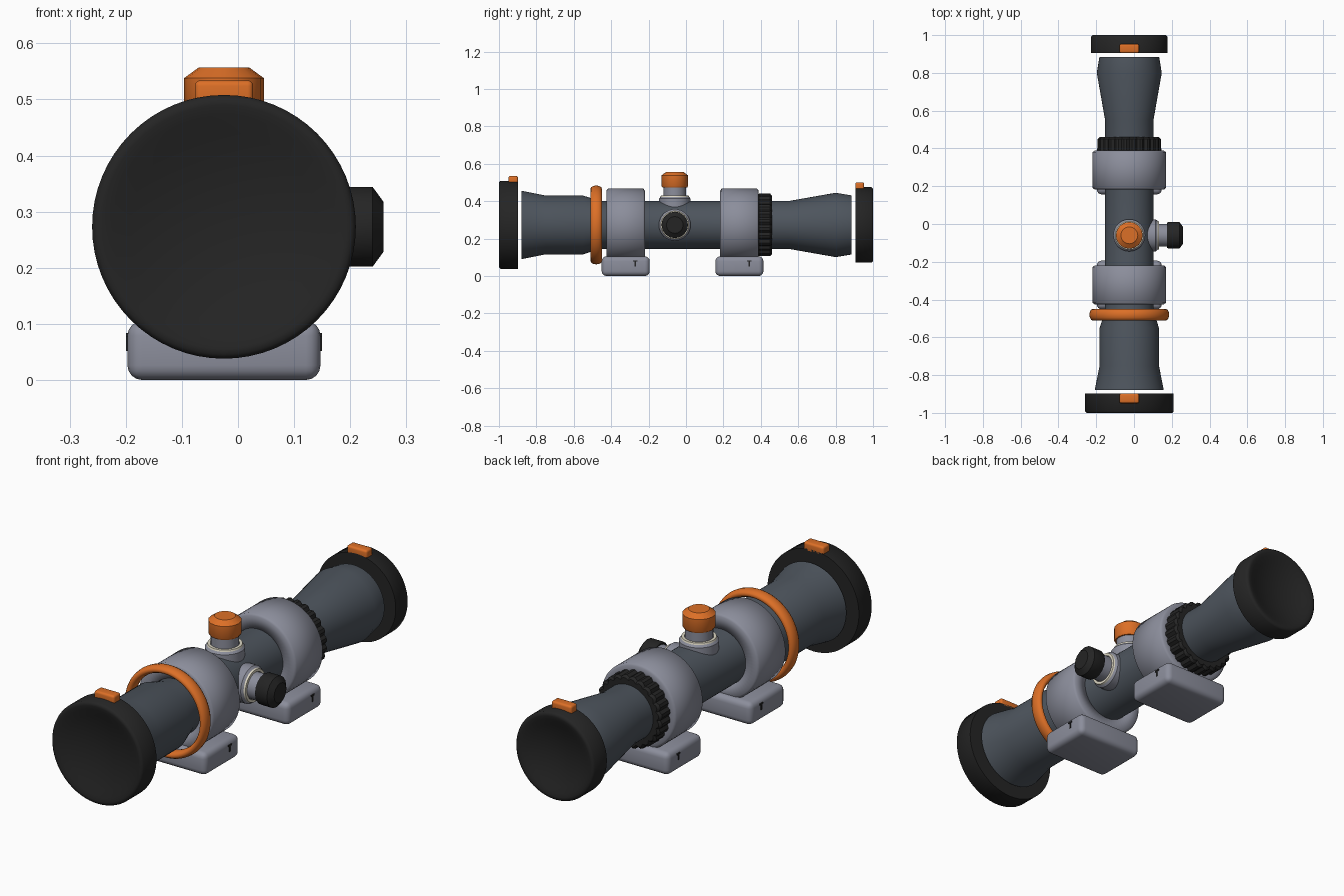
import bpy, bmesh, math
from mathutils import Matrix, Vector

old = bpy.data.objects.get("Cube")
if old:
    bpy.data.objects.remove(old, do_unlink=True)

CX, CZ = -0.025, 0.273          # optical axis
TURRET_Y = -0.06


def material(name, r, g, b):
    m = bpy.data.materials.new(name)
    m.use_nodes = True
    m.diffuse_color = (r, g, b, 1)
    bsdf = m.node_tree.nodes["Principled BSDF"]
    bsdf.inputs["Base Color"].default_value = (r, g, b, 1)
    bsdf.inputs["Roughness"].default_value = 0.6
    return m


SLATE = material("slate grey", 0.075, 0.09, 0.11)
GREY = material("light grey", 0.26, 0.27, 0.33)
BLACK = material("rubber black", 0.018, 0.018, 0.018)
ORANGE = material("orange", 0.72, 0.16, 0.02)
CREAM = material("cream", 0.72, 0.68, 0.55)

ALONG_Y = Matrix.Rotation(math.radians(-90), 4, 'X')
ALONG_X = Matrix.Rotation(math.radians(90), 4, 'Y')
UP = Matrix.Identity(4)


def finish(name, bm, mat, angle):
    bmesh.ops.recalc_face_normals(bm, faces=bm.faces)
    mesh = bpy.data.meshes.new(name)
    bm.to_mesh(mesh)
    bm.free()
    mesh.materials.append(mat)
    ob = bpy.data.objects.new(name, mesh)
    bpy.context.collection.objects.link(ob)
    bpy.ops.object.select_all(action='DESELECT')
    ob.select_set(True)
    bpy.context.view_layer.objects.active = ob
    if angle:
        bpy.ops.object.shade_smooth_by_angle(angle=math.radians(angle))
    else:
        bpy.ops.object.shade_smooth()
    return ob


def lathe(name, profile, mat, turn=ALONG_Y, y=0.0, sides=64, angle=35,
          ring=False, groove=0.0):
    """Revolve (distance along axis, radius) pairs; ring joins last to first."""
    bm = bmesh.new()
    place = Matrix.Translation((CX, y, CZ)) @ turn
    loops = []
    for d, r in profile:
        if r == 0:
            loops.append([bm.verts.new(place @ Vector((0, 0, d)))] * sides)
            continue
        loop = []
        for i in range(sides):
            a = math.tau * i / sides
            rr = r - (groove if i % 3 == 0 else 0)
            loop.append(bm.verts.new(
                place @ Vector((rr * math.cos(a), rr * math.sin(a), d))))
        loops.append(loop)
    pairs = list(zip(loops, loops[1:]))
    if ring:
        pairs.append((loops[-1], loops[0]))
    for lo, hi in pairs:
        for i in range(sides):
            j = (i + 1) % sides
            corners = dict.fromkeys((lo[i], lo[j], hi[j], hi[i]))
            bm.faces.new(list(corners))
    return finish(name, bm, mat, angle)


def box(name, low, high, mat, bevel=0.0):
    bm = bmesh.new()
    bmesh.ops.create_cube(bm, size=1)
    for v in bm.verts:
        v.co = [low[k] + (v.co[k] + 0.5) * (high[k] - low[k]) for k in range(3)]
    if bevel:
        bmesh.ops.bevel(bm, geom=list(bm.edges), offset=bevel, segments=4,
                        profile=0.5, affect='EDGES')
    return finish(name, bm, mat, 35)


# Main tube with flared objective and eyepiece bells
lathe("scope_tube", [(-0.88, 0), (-0.88, 0.183), (-0.75, 0.157), (-0.55, 0.157),
                     (-0.46, 0.128), (0.55, 0.128), (0.8, 0.172),
                     (0.885, 0.158), (0.885, 0)], SLATE)


# Dished end caps with lift tabs
def end_cap(side, outer, inner, rim, back):
    lathe(side + "_cap",
          [(back, 0), (back, rim), (outer - (outer - back) * 0.08, rim),
           (outer, rim - 0.008), (outer, rim - 0.018)]
          + [(inner + (outer - inner) * t * t, (rim - 0.025) * t)
             for t in (0.95, 0.8, 0.6, 0.4, 0.2, 0)], BLACK, angle=50)
    y0, y1 = sorted((back, back + (outer - back) * 0.5))
    box(side + "_cap_tab", (CX - 0.052, y0, CZ + rim - 0.02),
        (CX + 0.052, y1, CZ + rim + 0.026), ORANGE, 0.01)


end_cap("front", -1.0, -0.96, 0.235, -0.898)
end_cap("rear", 1.0, 0.96, 0.202, 0.905)

# Floating orange ring with a rounded section
lathe("orange_ring", [(-0.48 + 0.031 * math.cos(math.tau * k / 12),
                       0.193 + 0.018 * math.sin(math.tau * k / 12))
                      for k in range(12)], ORANGE, ring=True, angle=0)

# Knurled zoom ring
lathe("zoom_ring", [(0.38, 0.12), (0.38, 0.157), (0.39, 0.168), (0.45, 0.168),
                    (0.46, 0.157), (0.46, 0.12)], BLACK, sides=72, groove=0.01)

# Mounts: clamp ring, rounded foot and a slotted screw mark on each side
for side, y0 in (("front", -0.425), ("rear", 0.183)):
    lathe(side + "_clamp", [(y0, 0.125), (y0, 0.184), (y0 + 0.008, 0.194),
                            (y0 + 0.197, 0.194), (y0 + 0.205, 0.184),
                            (y0 + 0.205, 0.125)], GREY, ring=True, angle=0)
    foot = y0 - 0.026
    box(side + "_foot", (CX - 0.172, foot, 0), (CX + 0.172, foot + 0.257, 0.105),
        GREY, 0.026)
    for label, s in (("left", 1), ("right", -1)):
        x0, x1 = sorted((CX + s * 0.168, CX + s * 0.175))
        yc = foot + 0.18
        box(f"{side}_{label}_screw_slot", (x0, yc - 0.012, 0.077),
            (x1, yc + 0.012, 0.084), BLACK)
        box(f"{side}_{label}_screw_stem", (x0, yc - 0.004, 0.052),
            (x1, yc + 0.004, 0.08), BLACK)

# Adjustment turrets on the top and the left side
for name, turn, colour in (("top", UP, ORANGE), ("side", ALONG_X, BLACK)):
    lathe(name + "_turret_collar", [(0.09, 0.085), (0.14, 0.085), (0.15, 0.076),
                                    (0.15, 0)], GREY, turn, TURRET_Y, 32)
    lathe(name + "_turret_trim", [(0.148, 0.062), (0.148, 0.077), (0.157, 0.074),
                                  (0.157, 0.062)], CREAM, turn, TURRET_Y, 32,
          ring=True)
    lathe(name + "_turret_neck", [(0.14, 0.06), (0.205, 0.06)], GREY, turn,
          TURRET_Y, 32)
    lathe(name + "_turret_knob", [(0.2, 0), (0.2, 0.066), (0.208, 0.071),
                                  (0.265, 0.071), (0.284, 0.045), (0.284, 0)],
          colour, turn, TURRET_Y, 16)
